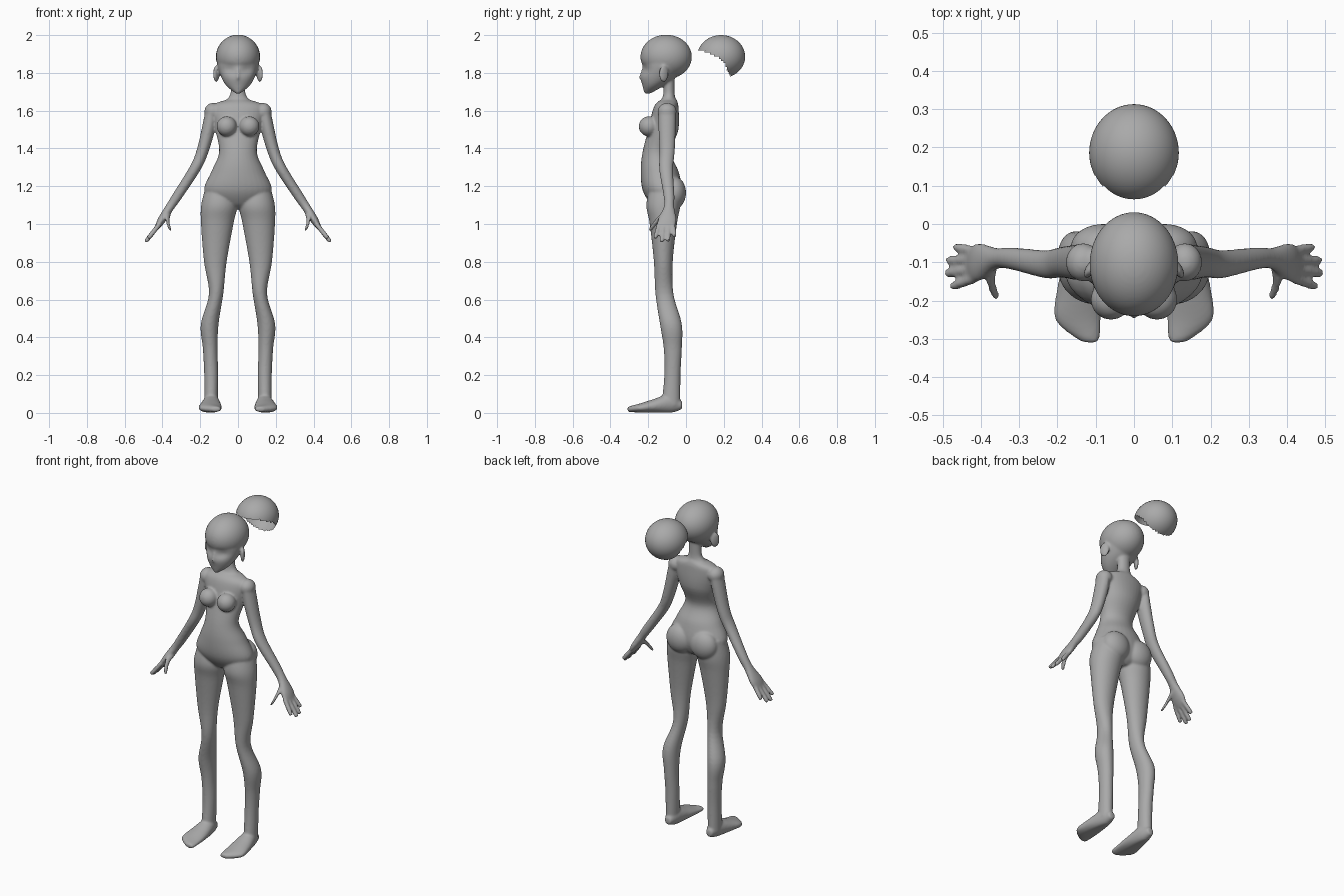
import bpy, bmesh, math
from mathutils import Vector, Matrix

if "Cube" in bpy.data.objects:
    bpy.data.objects.remove(bpy.data.objects["Cube"])

SHADE = (.4, .4, .4, 1)
grey = bpy.data.materials.new("matte grey")
grey.use_nodes = True
grey.diffuse_color = SHADE
grey.node_tree.nodes["Principled BSDF"].inputs["Base Color"].default_value = SHADE

ACROSS, DEPTH, HEIGHT = Matrix.Identity(3)
ARM_ACROSS = Vector((.8, 0, .6))
SIDES, STEPS = 32, 6
FLOOR = .002


def blend(before, start, end, after, t):
    """Catmull-Rom value between start and end."""
    slope_in, slope_out = (end - before) / 2, (after - start) / 2
    bend = 3 * (end - start) - 2 * slope_in - slope_out
    twist = 2 * (start - end) + slope_in + slope_out
    return start + t * (slope_in + t * (bend + t * twist))


def smooth_path(stations):
    """Stations with smooth in-between steps added."""
    padded = [stations[0], *stations, stations[-1]]
    path = []
    for neighbours in zip(padded, padded[1:], padded[2:], padded[3:]):
        for step in range(STEPS):
            path.append([blend(*values, step / STEPS) for values in zip(*neighbours)])
    return path + [stations[-1]]


def loft(bm, stations, u, v, side=1):
    """Closed tube through (x, y, z, radius along u, radius along v)."""
    rings = []
    for x, y, z, radius_u, radius_v in smooth_path(stations):
        ring = []
        for corner in range(SIDES):
            angle = math.tau * corner / SIDES
            point = (Vector((x, y, z)) + u * max(radius_u, FLOOR) * math.cos(angle)
                     + v * max(radius_v, FLOOR) * math.sin(angle))
            ring.append(bm.verts.new((point.x * side, point.y, max(point.z, FLOOR))))
        rings.append(ring)
    for lower, upper in zip(rings, rings[1:]):
        for k in range(SIDES):
            bm.faces.new((lower[k - 1], lower[k], upper[k], upper[k - 1]))
    bm.faces.new(rings[0])
    bm.faces.new(rings[-1])


def upright(bm, profile):
    """Central part from (height, half width, front, back)."""
    loft(bm, [(0, (front + back) / 2, z, width, (back - front) / 2)
              for z, width, front, back in profile], ACROSS, DEPTH)


def ball(bm, centre, radii, turn=0):
    placement = (Matrix.Translation(centre) @ Matrix.Rotation(turn, 4, 'Z')
                 @ Matrix.Diagonal((*radii, 1)))
    bmesh.ops.create_uvsphere(bm, u_segments=64, v_segments=32, radius=1, matrix=placement)


def finish(name, bm):
    bmesh.ops.recalc_face_normals(bm, faces=bm.faces)
    mesh = bpy.data.meshes.new(name)
    bm.to_mesh(mesh)
    bm.free()
    mesh.materials.append(grey)
    mesh.shade_smooth()
    part = bpy.data.objects.new(name, mesh)
    bpy.context.collection.objects.link(part)
    return part


body = bmesh.new()

# Torso from shoulders to crotch
upright(body, [(1.66, .05, -.13, -.05), (1.62, .14, -.17, -.04), (1.5, .12, -.2, -.04),
               (1.38, .1, -.23, -.08), (1.28, .14, -.24, -.04), (1.18, .18, -.23, -.02),
               (1.11, .13, -.19, -.04), (1.08, .04, -.15, -.07)])

# Neck flaring into the collar
upright(body, [(1.8, .04, -.12, -.06), (1.69, .04, -.12, -.06), (1.64, .08, -.14, -.05),
               (1.6, .09, -.15, -.05)])

# Skull and tapering face
ball(body, (0, -.105, 1.885), (.116, .136, .117))
upright(body, [(1.69, .01, -.22, -.19), (1.73, .06, -.23, -.12), (1.78, .09, -.24, -.05),
               (1.85, .11, -.23, 0), (1.92, .1, -.23, 0)])

# Eye hollows pressed into the face
for vert in body.verts:
    if vert.co.y < -.15 and vert.co.z > 1.7:
        offset = Vector((abs(vert.co.x) - .045, (vert.co.z - 1.815) * 1.5))
        vert.co.y += .014 * math.exp(-(offset.length / .035) ** 2)

# Nose bridge and tip
loft(body, [(0, -.22, 1.83, .01, .01), (0, -.235, 1.78, .01, .012), (0, -.23, 1.76, .01, .01)],
     ACROSS, DEPTH)

thigh_to_ankle = [(.1, -.11, 1.2, .07, .08), (.1, -.12, 1.1, .095, .09), (.11, -.12, 1, .086, .072),
                  (.12, -.12, .8, .06, .05), (.116, -.114, .63, .038, .048),
                  (.15, -.08, .47, .047, .058), (.147, -.07, .34, .039, .048),
                  (.142, -.072, .2, .037, .043), (.143, -.08, .04, .036, .05)]
heel_to_toe = [(.14, -.02, .04, .02, .02), (.14, -.08, .05, .04, .05), (.145, -.18, .035, .058, .035),
               (.146, -.25, .025, .06, .023), (.12, -.3, .02, .03, .015), (.11, -.31, .02, .01, .01)]
shoulder_to_palm = [(.14, -.1, 1.6, .046, .036), (.153, -.1, 1.52, .046, .039),
                    (.19, -.1, 1.38, .04, .033), (.23, -.105, 1.29, .037, .029),
                    (.32, -.09, 1.15, .029, .026), (.36, -.09, 1.09, .028, .023),
                    (.405, -.1, 1.02, .05, .021), (.43, -.105, .98, .042, .012)]
thumb = [(.37, -.1, 1.06, .024, .018), (.373, -.15, 1.02, .016, .015),
         (.362, -.185, .975, .013, .013), (.36, -.19, .965, .005, .005)]
knuckle_step, tip_step = Vector((0, .024, 0)), Vector((0, .034, 0))

for side in (1, -1):
    # Legs and feet
    loft(body, thigh_to_ankle, ACROSS, DEPTH, side)
    loft(body, heel_to_toe, ACROSS, HEIGHT, side)

    # Arms, palms and thumbs
    loft(body, shoulder_to_palm, DEPTH, ARM_ACROSS, side)
    loft(body, thumb, DEPTH, ARM_ACROSS, side)

    # Four fingers fanning out, the outer two shorter
    for index, reach in enumerate((.8, 1, .95, .7)):
        knuckle = Vector((.415, -.142, 1)) + knuckle_step * index
        tip = Vector((.49, -.163, .905)) + tip_step * index
        tip = Vector((knuckle.x, tip.y, knuckle.z)).lerp(tip, reach)
        middle = knuckle.lerp(tip, .9)
        loft(body, [(*knuckle, .013, .013), (*middle, .012, .012), (*tip, .005, .005)],
             DEPTH, ARM_ACROSS, side)

    # Shoulder caps, bust, seat and ears
    ball(body, (side * .133, -.1, 1.595), (.045, .05, .046))
    ball(body, (side * .06, -.197, 1.517), (.053, .053, .053))
    ball(body, (side * .08, -.06, 1.165), (.085, .06, .085))
    ball(body, (side * .115, -.118, 1.795), (.012, .028, .045), side * .5)

# One continuous skin over the overlapping parts
skin = finish("body", body)
remesh = skin.modifiers.new("Blend", 'REMESH')
remesh.mode = 'VOXEL'
remesh.voxel_size = .006
remesh.use_smooth_shade = True
relax = skin.modifiers.new("Relax", 'SMOOTH')
relax.factor = .5
relax.iterations = 8

# Open scalp shell floating behind the head, trimmed along the hairline
scalp = bmesh.new()
ball(scalp, (0, .186, 1.886), (.117, .127, .114))
front_half = [f for f in scalp.faces if f.calc_center_median().y < .2]
for vert in scalp.verts:
    vert.select = False
hairline = [(.063, 1.925), (.14, 1.9), (.2, 1.86), (.24, 1.77)]
doomed = []
for face in scalp.faces:
    centre = face.calc_center_median()
    edge_height = hairline[0][1]
    for (y, z), (next_y, next_z) in zip(hairline, hairline[1:]):
        if centre.y > y:
            edge_height = z + (next_z - z) * (centre.y - y) / (next_y - y)
    if centre.z < edge_height:
        doomed.append(face)
bmesh.ops.delete(scalp, geom=doomed, context='FACES')
finish("scalp_cap", scalp)
